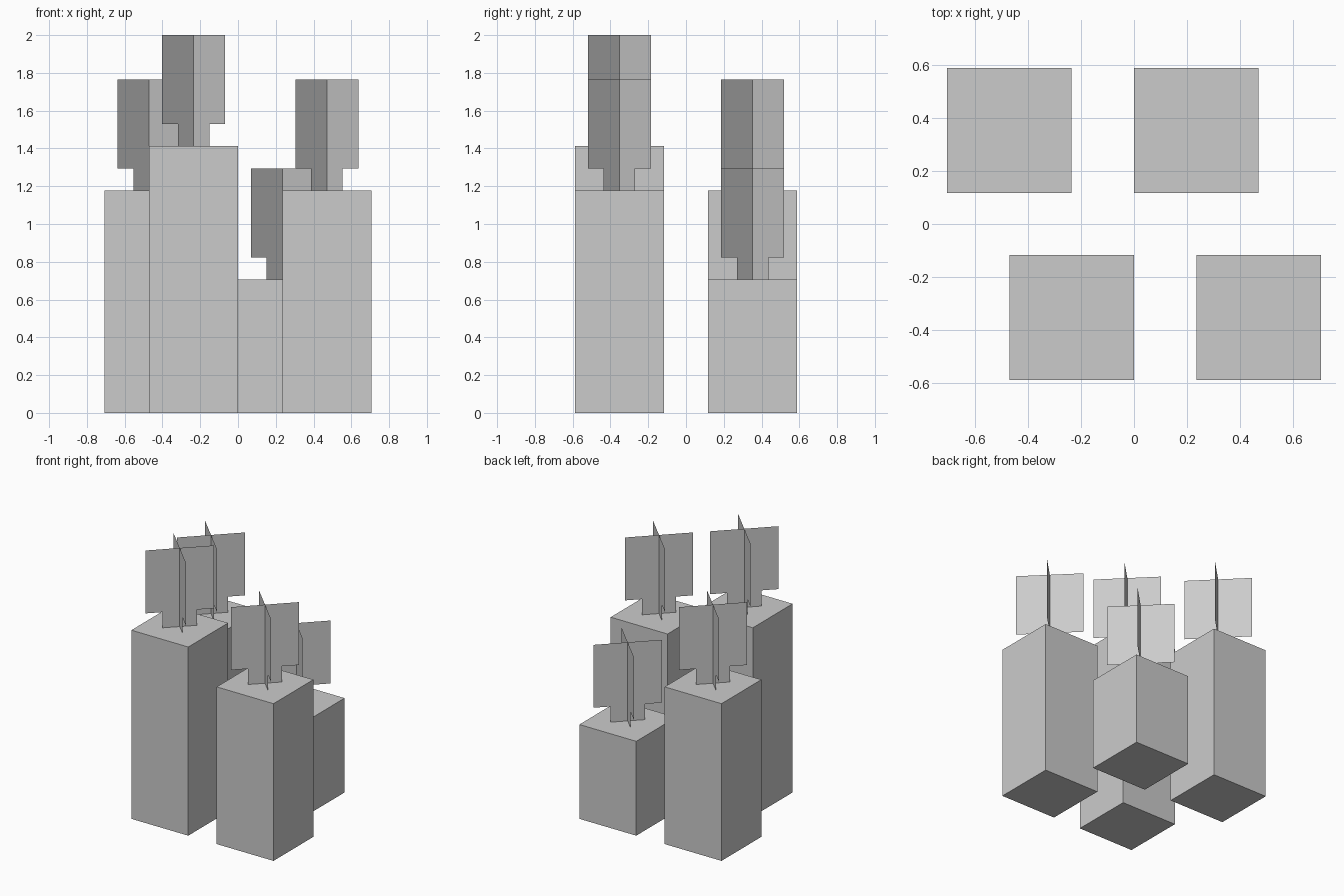
import bpy, bmesh
from math import radians
from mathutils import Matrix

if "Cube" in bpy.data.objects:
    bpy.data.objects.remove(bpy.data.objects["Cube"])

U = 2 / 17  # modelling unit

def make_object(name, bm, location):
    mesh = bpy.data.meshes.new(name)
    bm.to_mesh(mesh)
    bm.free()
    obj = bpy.data.objects.new(name, mesh)
    obj.location = location
    bpy.context.collection.objects.link(obj)

def candle_body(name, x, y, height):
    # closed square wax block standing on the floor
    bm = bmesh.new()
    bmesh.ops.create_cube(bm, size=1)
    bmesh.ops.scale(bm, vec=(4 * U, 4 * U, height * U), verts=bm.verts)
    make_object(name, bm, (x * U, y * U, height * U / 2))

def flame(name, x, y, z):
    # two crossed flat cards: narrow wick below, wide flame above
    half = [(1, 0), (1, 1), (2, 1), (2, 5)]
    outline = half + [(-px, pz) for px, pz in reversed(half)]
    bm = bmesh.new()
    for angle in (45, -45):
        turn = Matrix.Rotation(radians(angle), 3, 'Z')
        bm.faces.new([bm.verts.new(turn @ Matrix.Identity(3).col[0] * px * U
                                   + Matrix.Identity(3).col[2] * pz * U)
                      for px, pz in outline])
    make_object(name, bm, (x * U, y * U, z * U))

# candles: name, centre x, centre y, height (in units)
for name, x, y, h in [("front_left", -2, -3, 12), ("front_right", 4, -3, 10),
                      ("back_left", -4, 3, 10), ("back_right", 2, 3, 6)]:
    candle_body(name + "_candle", x, y, h)
    flame(name + "_wick_and_flame", x, y, h)
